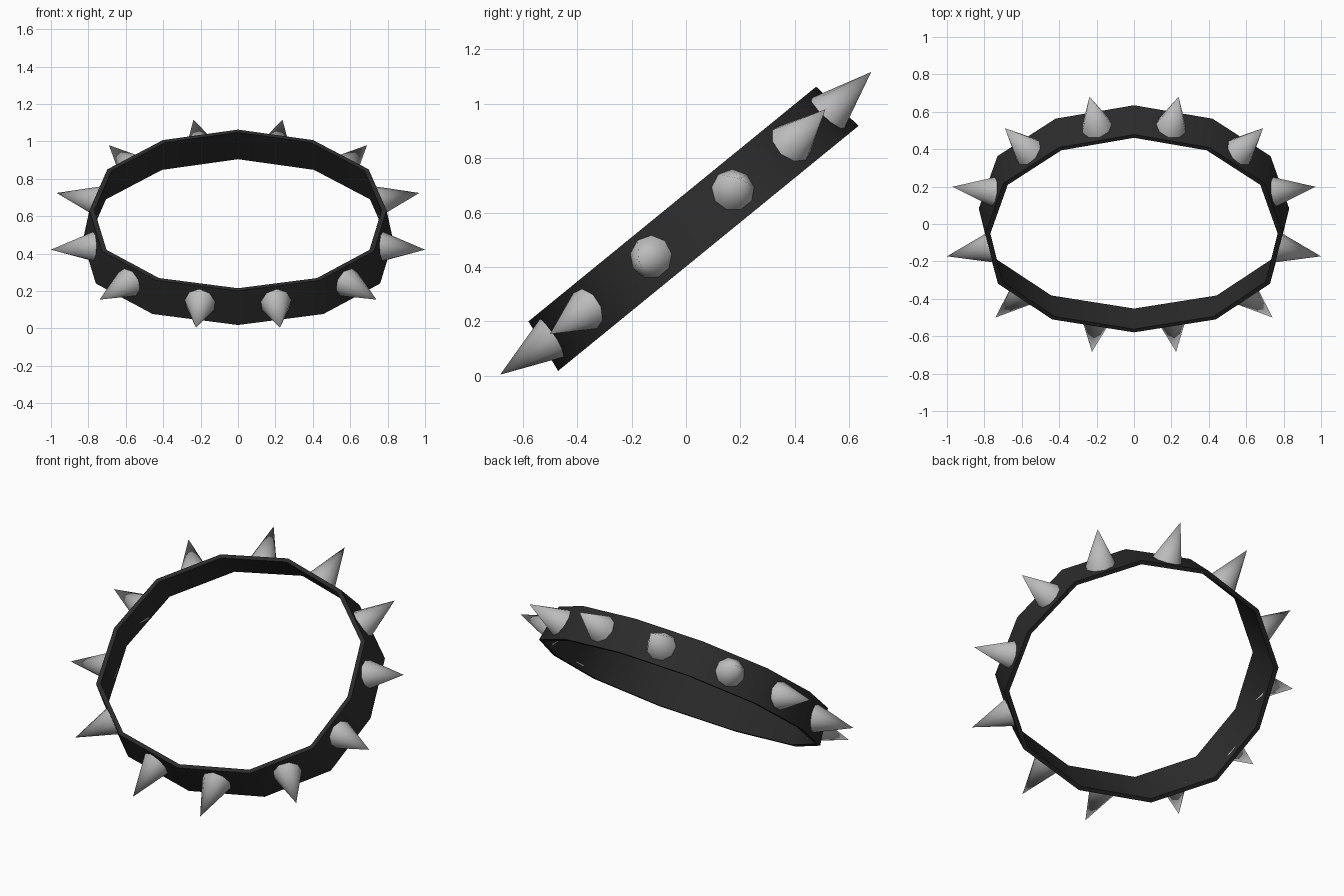
import bpy, bmesh, math
from mathutils import Vector

if "Cube" in bpy.data.objects:
    bpy.data.objects.remove(bpy.data.objects["Cube"])

TILT = math.radians(39.2)
C, S = math.cos(TILT), math.sin(TILT)


def place(x, u, n):
    """Ring coordinates (x, along tilted plane, along ring axis) to world."""
    return Vector((x, 0.016 + u * C - n * S, 0.55 + u * S + n * C))


def material(name, v):
    m = bpy.data.materials.new(name)
    m.diffuse_color = (v, v, v, 1)
    m.use_nodes = True
    m.node_tree.nodes["Principled BSDF"].inputs["Base Color"].default_value = m.diffuse_color
    return m


def finish(bm, name, mat, angle):
    bmesh.ops.recalc_face_normals(bm, faces=bm.faces[:])
    me = bpy.data.meshes.new(name)
    bm.to_mesh(me)
    bm.free()
    me.materials.append(mat)
    ob = bpy.data.objects.new(name, me)
    bpy.context.collection.objects.link(ob)
    bpy.ops.object.select_all(action='DESELECT')
    ob.select_set(True)
    bpy.context.view_layer.objects.active = ob
    bpy.ops.object.shade_smooth_by_angle(angle=math.radians(angle))
    return ob


leather = material("black leather", 0.024)
metal = material("grey metal", 0.5)

# band: twelve-sided, slightly conical, thin wall
half = [(0, -.713), (.457, -.62), (.76, -.362), (.83, 0),
        (.73, .362), (.42, .62), (0, .713)]
outline = half + [(-x, u) for x, u in half[-2:0:-1]]
section = [(1, -.105), (.957, .105), (.925, .105), (.967, -.105)]
bm = bmesh.new()
rings = [[bm.verts.new(place(x * k, u * k, n)) for k, n in section]
         for x, u in outline]
for i, a in enumerate(rings):
    b = rings[(i + 1) % len(rings)]
    for j in range(4):
        k = (j + 1) % 4
        bm.faces.new((a[j], a[k], b[k], b[j]))
finish(bm, "collar_band", leather, 40)

# spikes: base and tip on one half, mirrored to the other
spikes = [((.2, -.65), (.225, -.887)), ((.575, -.475), (.74, -.65)),
          ((.757, -.18), (1.0, -.228)), ((.737, .2), (.97, .252)),
          ((.56, .475), (.69, .656)), ((.197, .645), (.238, .873))]
for i, (base, tip) in enumerate(spikes):
    for side in (1, -1):
        b = place(base[0] * side, base[1], 0)
        t = place(tip[0] * side, tip[1], 0.019)
        d = t - b
        bm = bmesh.new()
        bmesh.ops.create_cone(bm, cap_ends=True, segments=9, radius1=.086,
                              radius2=0, depth=d.length)
        rot = d.to_track_quat('Z', 'Y')
        for v in bm.verts:
            v.co = rot @ v.co + (b + t) / 2
        bmesh.ops.remove_doubles(bm, verts=bm.verts[:], dist=1e-4)
        finish(bm, f"spike_{i + 1}_{'right' if side > 0 else 'left'}", metal, 60)
